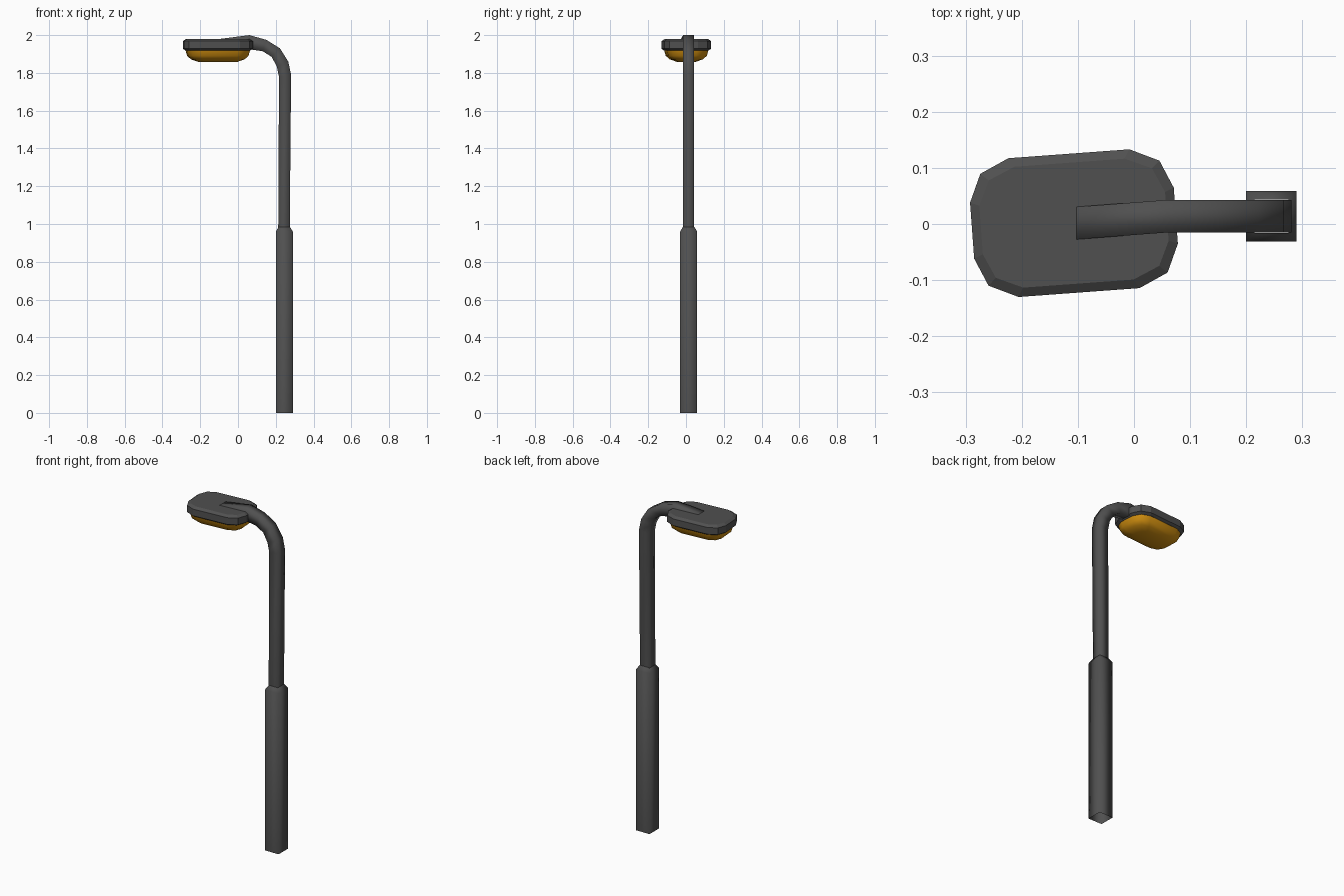
import bpy, bmesh, math
from mathutils import Matrix, Vector

if "Cube" in bpy.data.objects:
    bpy.data.objects.remove(bpy.data.objects["Cube"])


def material(name, rgb):
    m = bpy.data.materials.new(name)
    m.diffuse_color = (*rgb, 1)
    m.use_nodes = True
    m.node_tree.nodes["Principled BSDF"].inputs["Base Color"].default_value = m.diffuse_color
    return m


GREY = material("dark grey metal", (0.08, 0.08, 0.08))
AMBER = material("amber glass", (0.65, 0.28, 0.005))


def loft(name, rings, mat, cap_start=False, cap_end=False, smooth=None):
    """Bridge rings of equal vertex count into one skin."""
    bm = bmesh.new()
    vs = [[bm.verts.new(p) for p in ring] for ring in rings]
    for a, b in zip(vs, vs[1:]):
        for i in range(len(a)):
            j = (i + 1) % len(a)
            bm.faces.new((a[i], a[j], b[j], b[i]))
    if cap_start:
        bm.faces.new(vs[0][::-1])
    if cap_end:
        bm.faces.new(vs[-1])
    bmesh.ops.recalc_face_normals(bm, faces=bm.faces)
    me = bpy.data.meshes.new(name)
    bm.to_mesh(me)
    bm.free()
    me.materials.append(mat)
    ob = bpy.data.objects.new(name, me)
    bpy.context.collection.objects.link(ob)
    if smooth is not None:
        bpy.ops.object.select_all(action='DESELECT')
        ob.select_set(True)
        bpy.context.view_layer.objects.active = ob
        bpy.ops.object.shade_smooth_by_angle(angle=math.radians(smooth))
    return ob


# Square base post, open underneath, with chamfered shoulder
CX, CY = 0.245, 0.014


def square(h, z):
    return [(CX + sx * h, CY + sy * h, z) for sx, sy in ((-1, -1), (1, -1), (1, 1), (-1, 1))]


loft("base_post", [square(0.045, 0), square(0.045, 0.96), square(0.03, 0.985)], GREY, smooth=100)

# Upper pole bending into the arm: outer (x, z), inner (x, z), y centre
sections = [
    ((0.274, 0.98), (0.213, 0.98), CY),
    ((0.281, 1.79), (0.217, 1.78), CY),
    ((0.266, 1.86), (0.205, 1.835), CY),
    ((0.222, 1.93), (0.178, 1.885), CY),
    ((0.150, 1.975), (0.130, 1.915), CY),
    ((0.060, 2.0), (0.060, 1.925), CY),
    ((-0.11, 1.978), (-0.11, 1.93), 0.001),
]
HW = 0.029
rings = [[(o[0], y - HW, o[1]), (o[0], y + HW, o[1]), (i[0], y + HW, i[1]), (i[0], y - HW, i[1])]
         for o, i, y in sections]
loft("pole_and_arm", rings, GREY, cap_end=True, smooth=100)

# Lamp head outline: a quarter mirrored into twelve corners, turned slightly
quarter = [(0.182, 0.05), (0.16, 0.10), (0.108, 0.124)]
outline = (quarter + [(-x, y) for x, y in quarter[::-1]]
           + [(-x, -y) for x, y in quarter] + [(x, -y) for x, y in quarter[::-1]])
TURN = Matrix.Translation((-0.107, 0.0015, 0)) @ Matrix.Rotation(math.radians(4.2), 4, 'Z')


def head_ring(inset, z):
    kx, ky = 1 - inset / 0.182, 1 - inset / 0.124
    return [TURN @ Vector((x * kx, y * ky, z)) for x, y in outline]


loft("lamp_head", [head_ring(0.014, 1.918), head_ring(0, 1.928),
                   head_ring(0, 1.968), head_ring(0.016, 1.979)],
     GREY, cap_start=True, cap_end=True)

# Domed amber lens below the head
loft("lamp_lens", [head_ring(0.014, 1.92), head_ring(0.022, 1.89), head_ring(0.042, 1.872),
                   head_ring(0.080, 1.858)], AMBER, cap_end=True, smooth=60)
